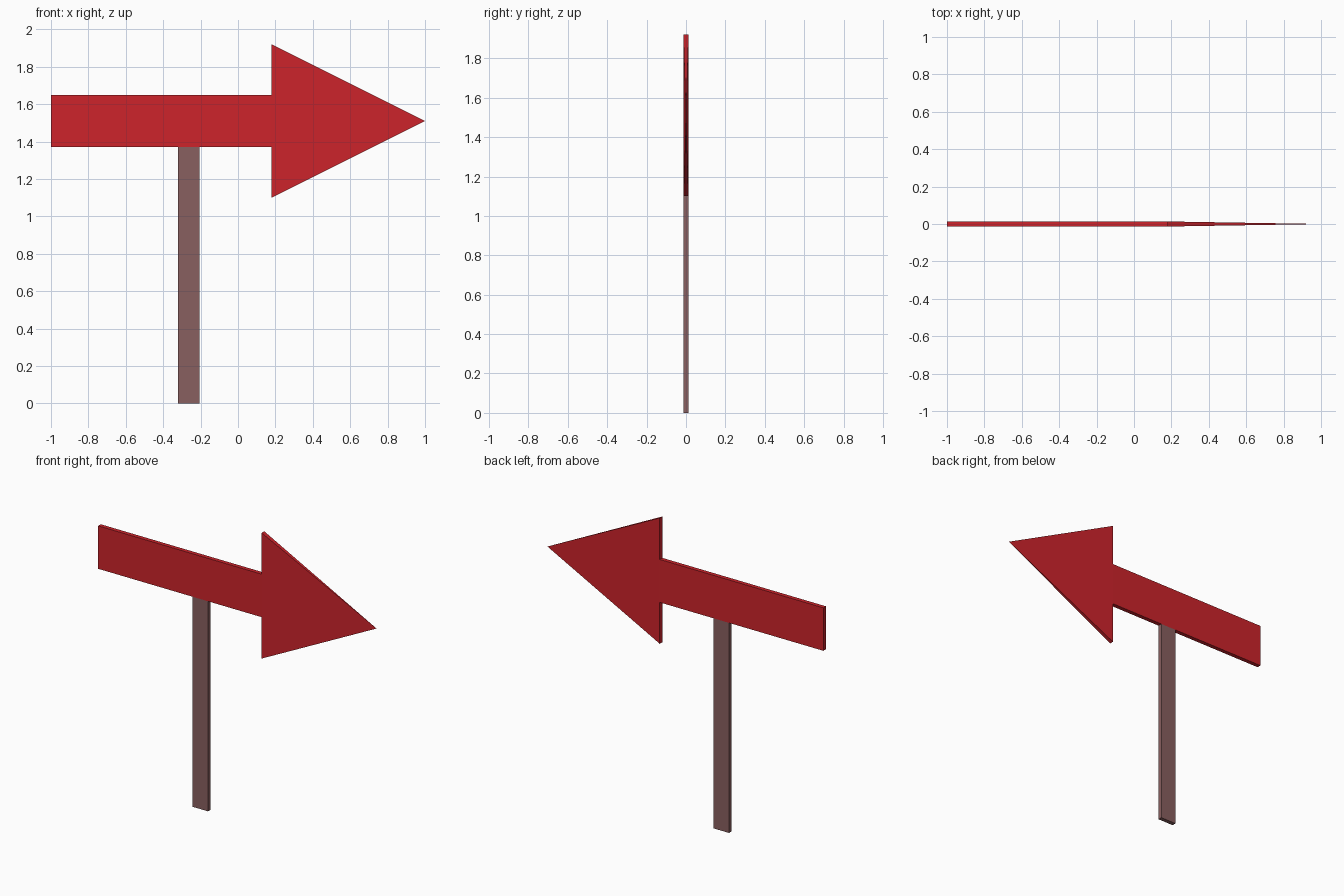
import bpy, bmesh

if "Cube" in bpy.data.objects:
    bpy.data.objects.remove(bpy.data.objects["Cube"])

T = 0.0135  # half thickness of the flat boards


def material(name, color):
    m = bpy.data.materials.new(name)
    m.diffuse_color = (*color, 1)
    m.use_nodes = True
    m.node_tree.nodes["Principled BSDF"].inputs["Base Color"].default_value = m.diffuse_color
    return m


def add_mesh(name, verts, faces, mat):
    me = bpy.data.meshes.new(name)
    me.from_pydata(verts, [], faces)
    bm = bmesh.new()
    bm.from_mesh(me)
    bmesh.ops.recalc_face_normals(bm, faces=bm.faces)
    bm.to_mesh(me)
    bm.free()
    me.materials.append(mat)
    ob = bpy.data.objects.new(name, me)
    bpy.context.collection.objects.link(ob)
    return ob


def board(name, x0, x1, z0, z1, mat):
    verts = [(x, y, z) for x in (x0, x1) for y in (-T, T) for z in (z0, z1)]
    faces = [(0, 1, 3, 2), (4, 6, 7, 5), (0, 4, 5, 1),
             (2, 3, 7, 6), (0, 2, 6, 4), (1, 5, 7, 3)]
    return add_mesh(name, verts, faces, mat)


red = material("red", (0.61, 0.017, 0.024))
brown = material("brown", (0.25, 0.115, 0.115))

# Upright post and horizontal arrow shaft
board("post", -0.32, -0.207, 0, 1.37, brown)
board("arrow_shaft", -1, 0.18, 1.37, 1.65, red)

# Arrow head: a thin pyramid tapering to a point
base = [(0.18, -T, 1.10), (0.18, T, 1.10), (0.18, T, 1.92), (0.18, -T, 1.92)]
add_mesh("arrow_head", base + [(1, 0, 1.51)],
         [(0, 1, 2, 3)] + [(i, (i + 1) % 4, 4) for i in range(4)], red)
